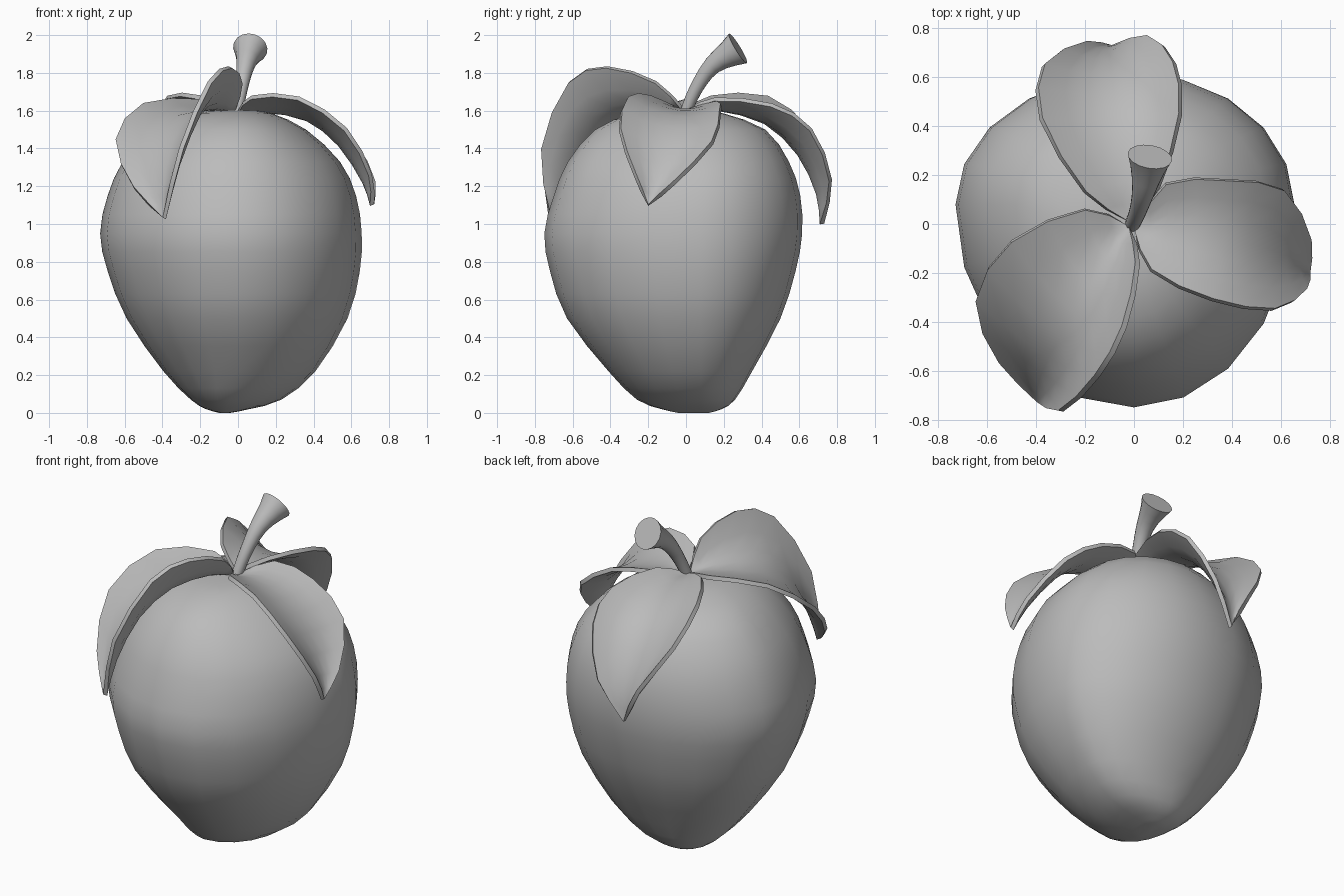
import bpy, bmesh, math
from mathutils import Vector

cube = bpy.data.objects.get("Cube")
if cube:
    bpy.data.objects.remove(cube, do_unlink=True)

grey = bpy.data.materials.new("plain grey")
grey.use_nodes = True
colour = (0.5, 0.5, 0.5, 1)
grey.diffuse_color = colour
grey.node_tree.nodes["Principled BSDF"].inputs["Base Color"].default_value = colour


def loft(name, rings, closed, caps=False, angle=40, thickness=0):
    """Skin a list of equal-length point rows into a smooth mesh."""
    bm = bmesh.new()
    rows = [[bm.verts.new(p) for p in ring] for ring in rings]
    count = len(rows[0])
    for low, high in zip(rows, rows[1:]):
        for i in range(count if closed else count - 1):
            j = (i + 1) % count
            bm.faces.new((low[i], low[j], high[j], high[i]))
    if caps:
        bm.faces.new(rows[0][::-1])
        bm.faces.new(rows[-1])
    bmesh.ops.remove_doubles(bm, verts=bm.verts, dist=0.0005)
    bmesh.ops.recalc_face_normals(bm, faces=bm.faces)
    mesh = bpy.data.meshes.new(name)
    bm.to_mesh(mesh)
    bm.free()
    mesh.materials.append(grey)
    obj = bpy.data.objects.new(name, mesh)
    bpy.context.collection.objects.link(obj)
    bpy.ops.object.select_all(action='DESELECT')
    bpy.context.view_layer.objects.active = obj
    obj.select_set(True)
    if thickness:
        solid = obj.modifiers.new("thickness", 'SOLIDIFY')
        solid.thickness = thickness
        solid.offset = 0
        bpy.ops.object.modifier_apply(modifier=solid.name)
    bpy.ops.object.shade_smooth_by_angle(angle=math.radians(angle))


def smooth_path(points, steps):
    """Sample a Catmull-Rom curve through the points."""
    pts = [Vector(p) for p in points]
    pts = [2 * pts[0] - pts[1]] + pts + [2 * pts[-1] - pts[-2]]
    out = []
    for a, b, c, d in zip(pts, pts[1:], pts[2:], pts[3:]):
        for k in range(steps):
            t = k / steps
            out.append(0.5 * (2 * b + (c - a) * t + (2 * a - 5 * b + 4 * c - d) * t * t
                              + (3 * b - a - 3 * c + d) * t ** 3))
    return out + [pts[-2]]


# Fruit: uneven body, each level gives height and reach to right, left, front, back
levels = [(0, .1, -.04, .04, .12), (.02, .17, .06, .13, .19), (.07, .25, .23, .26, .26),
          (.22, .395, .41, .41, .35), (.5, .59, .58, .63, .5), (.75, .69, .645, .72, .58),
          (.95, .73, .655, .75, .615), (1.15, .69, .625, .7, .605), (1.33, .61, .54, .625, .545),
          (1.5, .46, .36, .48, .42), (1.585, .26, .18, .28, .2), (1.6, .1, .07, .1, .1)]
SIDES = 20
rings = []
for z, right, left, front, back in smooth_path(levels, 2):
    # the widest line sits towards the back, so each quarter has its own reach
    low = max(0, 1 - z / 0.2)
    cx, cy = -0.07 * low, 0.08
    if z > 1.5:
        cy *= (1.6 - z) / 0.1
    ring = []
    for i in range(SIDES):
        a = math.tau * i / SIDES
        c, s = math.cos(a), math.sin(a)
        ring.append((cx + c * (left - cx if c > 0 else right + cx),
                     cy + s * (back - cy if s > 0 else front + cy), z))
    rings.append(ring)
loft("fruit", rings, True, caps=True, angle=60)

# Stem: bent tube flaring to a flat cut end
path = smooth_path([(-.01, -.01, 1.57), (.015, .05, 1.71), (.04, .14, 1.84), (.065, .275, 1.93)], 3)
rings = []
for i, p in enumerate(path):
    t = i / (len(path) - 1)
    along = path[min(i + 1, len(path) - 1)] - path[max(i - 1, 0)]
    turn = along.to_track_quat('Z', 'Y')
    r = 0.03 + 0.014 * t + 0.048 * t ** 4
    rings.append([p + turn @ Vector((r * math.cos(math.tau * k / 16),
                                     r * math.sin(math.tau * k / 16), 0)) for k in range(16)])
loft("stem", rings, True, caps=True)


def leaf(name, base, tip, edge_a, rib, edge_b):
    """Curl a cupped blade through two edge curves and a midrib."""
    curves = [smooth_path([base] + c + [tip], 2) for c in (edge_a, rib, edge_b)]
    rows = []
    for a, m, b in zip(*curves):
        row = []
        for k in range(-3, 4):
            u = k / 3
            row.append(a * (u * u - u) / 2 + m * (1 - u * u) + b * (u * u + u) / 2)
        rows.append(row)
    loft(name, rows, False, thickness=0.024)


# Leaves: edge, midrib, edge
leaf("left_leaf", (0, -.02, 1.59), (.71, -.2, 1.1),
     [(.07, -.19, 1.67), (.32, -.31, 1.665), (.57, -.35, 1.5), (.7, -.27, 1.26)],
     [(.14, -.02, 1.6), (.36, -.06, 1.56), (.54, -.1, 1.42), (.67, -.16, 1.22)],
     [(.13, .165, 1.64), (.38, .18, 1.59), (.61, .14, 1.43), (.72, -.06, 1.22)])
leaf("back_leaf", (-.02, .01, 1.6), (-.09, .72, 1),
     [(-.2, .13, 1.67), (-.38, .43, 1.67), (-.37, .65, 1.49), (-.2, .745, 1.22)],
     [(-.03, .17, 1.61), (-.07, .42, 1.54), (-.09, .6, 1.37), (-.1, .7, 1.16)],
     [(.1, .15, 1.66), (.19, .45, 1.63), (.165, .66, 1.5), (.06, .765, 1.23)])
leaf("front_leaf", (-.02, -.01, 1.6), (-.39, -.72, 1.03),
     [(-.2, .06, 1.65), (-.5, -.07, 1.63), (-.645, -.31, 1.44), (-.55, -.56, 1.19)],
     [(-.11, -.14, 1.62), (-.24, -.36, 1.58), (-.34, -.54, 1.42), (-.385, -.65, 1.2)],
     [(.015, -.16, 1.75), (-.04, -.42, 1.83), (-.15, -.62, 1.75), (-.3, -.765, 1.4)])
